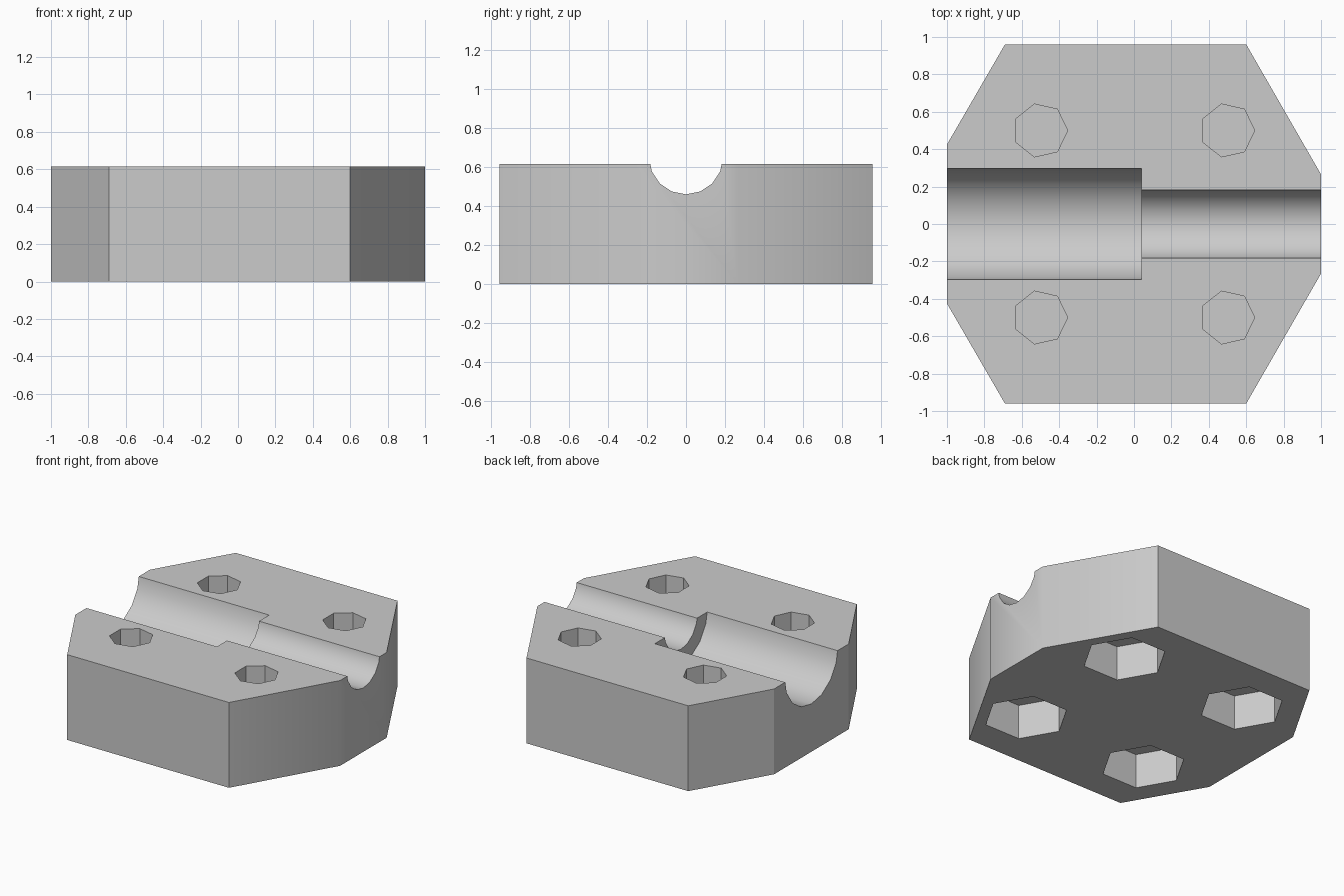
import bpy, bmesh
from math import radians
from mathutils import Matrix, Vector

cube = bpy.data.objects.get("Cube")
if cube:
    bpy.data.objects.remove(cube, do_unlink=True)

HEIGHT = 0.615

# One grey plastic for the whole block
grey = bpy.data.materials.new("plain_grey")
grey.use_nodes = True
grey.diffuse_color = (0.6, 0.6, 0.6, 1)
grey.node_tree.nodes["Principled BSDF"].inputs["Base Color"].default_value = (0.6, 0.6, 0.6, 1)


def add_object(name, bm):
    bmesh.ops.recalc_face_normals(bm, faces=bm.faces)
    mesh = bpy.data.meshes.new(name)
    bm.to_mesh(mesh)
    bm.free()
    mesh.materials.append(grey)
    obj = bpy.data.objects.new(name, mesh)
    bpy.context.collection.objects.link(obj)
    return obj


def prism(name, sides, radius, start, end):
    """Regular prism between two points, with a corner towards local +x."""
    start, end = Vector(start), Vector(end)
    axis = end - start
    turn = Matrix.Rotation(radians(90), 4, 'Y') if abs(axis.x) > 0 else Matrix.Identity(4)
    bm = bmesh.new()
    bmesh.ops.create_cone(bm, cap_ends=True, segments=sides, radius1=radius, radius2=radius,
                          depth=axis.length)
    # Put the first corner on local +x
    first = max(bm.verts, key=lambda v: v.co.y)
    if abs(first.co.x) < 1e-4:
        bmesh.ops.rotate(bm, verts=bm.verts, matrix=Matrix.Rotation(radians(-90), 3, 'Z'))
    bmesh.ops.transform(bm, verts=bm.verts, matrix=Matrix.Translation((start + end) / 2) @ turn)
    obj = add_object(name, bm)
    obj.hide_render = True
    return obj


# Clamp block: eight-sided outline, extruded upwards
half = [(-0.69, 0.96), (-1, 0.425), (1, 0.265), (0.6, 0.96)]
outline = [half[0], half[1]] + [(x, -y) for x, y in (half[1], half[0], half[3], half[2])] + [half[2], half[3]]
bm = bmesh.new()
base = bm.faces.new([bm.verts.new((x, y, 0)) for x, y in outline])
top = bmesh.ops.extrude_face_region(bm, geom=[base])["geom"]
bmesh.ops.translate(bm, vec=(0, 0, HEIGHT), verts=[g for g in top if isinstance(g, bmesh.types.BMVert)])
block = add_object("clamp_block", bm)

# Two round channels along the length, a wide one and a narrow one
AXIS = 0.65
cutters = [
    prism("wide_channel_cutter", 16, 0.305, (-1.2, 0, AXIS), (0.04, 0, AXIS)),
    prism("narrow_channel_cutter", 16, 0.19, (-0.1, 0, AXIS), (1.2, 0, AXIS)),
]

# Bolt holes from above and nut pockets from below, with a thin web between
for x in (-0.5, 0.5):
    for y in (-0.5, 0.5):
        cutters.append(prism("bolt_hole_cutter", 7, 0.145, (x, y, 0.27), (x, y, 0.8)))
        cutters.append(prism("nut_pocket_cutter", 6, 0.28, (x, y, -0.2), (x, y, 0.25)))

bpy.ops.object.select_all(action='DESELECT')
bpy.context.view_layer.objects.active = block
block.select_set(True)
for cutter in cutters:
    mod = block.modifiers.new("cut", 'BOOLEAN')
    mod.operation = 'DIFFERENCE'
    mod.solver = 'EXACT'
    mod.object = cutter
    bpy.ops.object.modifier_apply(modifier=mod.name)
    bpy.data.objects.remove(cutter, do_unlink=True)

# Smooth channels and narrow-end corners, crisp corners at the wide end
bpy.ops.object.shade_smooth_by_angle(angle=radians(31))
mesh = block.data
for edge in mesh.edges:
    a, b = (mesh.vertices[i].co for i in edge.vertices)
    if abs(a.x - b.x) + abs(a.y - b.y) < 1e-4 and a.x < -0.68:
        edge.use_edge_sharp = True
